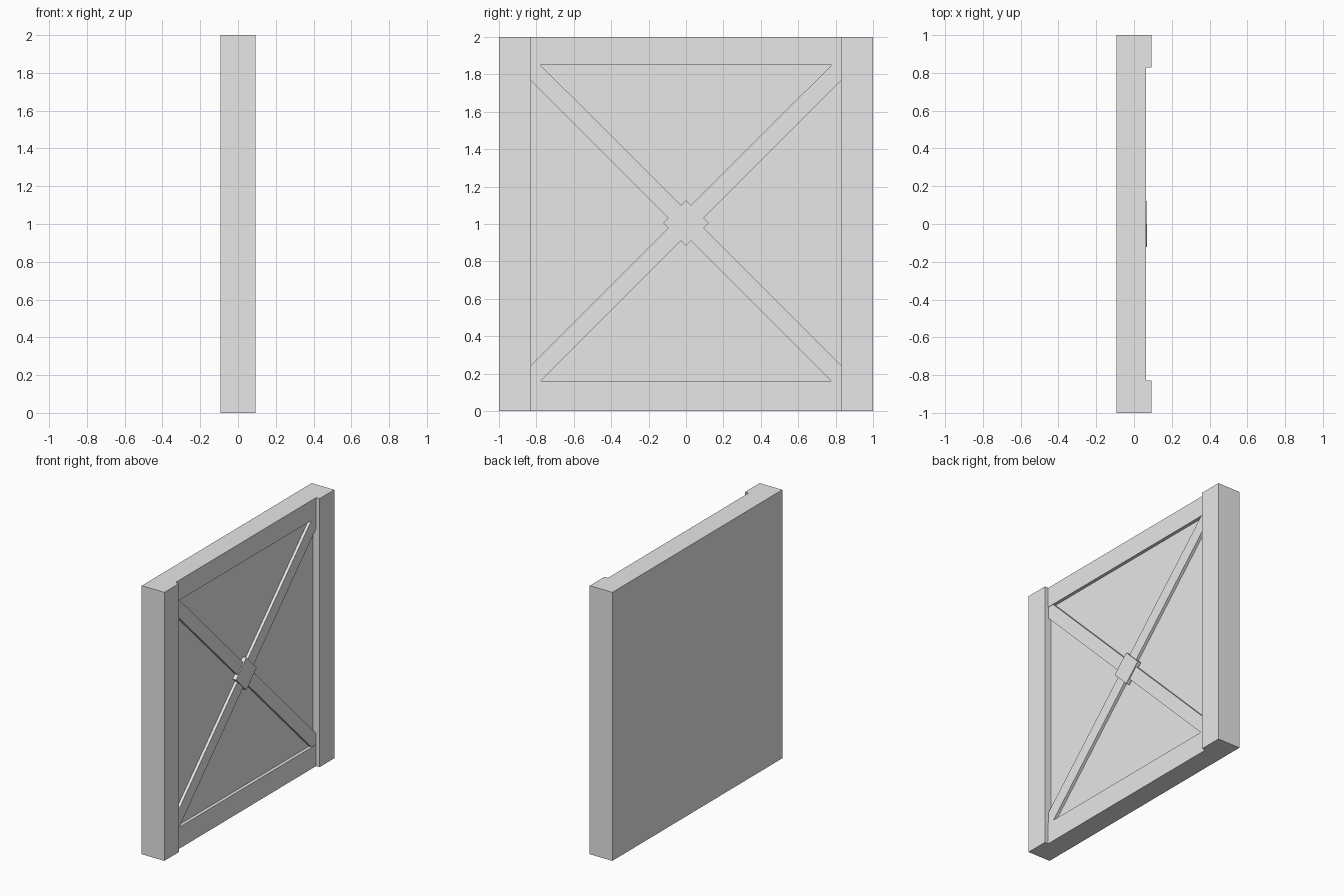
import bpy

cube = bpy.data.objects.get("Cube")
if cube:
    bpy.data.objects.remove(cube, do_unlink=True)

GREY = bpy.data.materials.new("light grey")
GREY.use_nodes = True
GREY.diffuse_color = (0.8, 0.8, 0.8, 1)
GREY.node_tree.nodes["Principled BSDF"].inputs["Base Color"].default_value = (0.8, 0.8, 0.8, 1)

BACK, PANEL, BRACE, RAIL, PLATE, STILE = -0.093, 0.04, 0.061, 0.064, 0.069, 0.093
MID = 1.005          # height of the panel centre
W, H = 0.828, 0.845  # half size of the framed opening


def prism(name, outline, x0, x1):
    """Extrude a y-z outline from x0 to x1."""
    n = len(outline)
    verts = [(x, y, z) for x in (x0, x1) for y, z in outline]
    faces = [tuple(reversed(range(n))), tuple(range(n, 2 * n))]
    faces += [(i, (i + 1) % n, n + (i + 1) % n, n + i) for i in range(n)]
    mesh = bpy.data.meshes.new(name)
    mesh.from_pydata(verts, [], faces)
    mesh.materials.append(GREY)
    obj = bpy.data.objects.new(name, mesh)
    bpy.context.collection.objects.link(obj)
    return obj


def slab(name, y0, y1, z0, z1, x1):
    return prism(name, [(y0, z0), (y1, z0), (y1, z1), (y0, z1)], BACK, x1)


# Frame and recessed panel
slab("back_stile", W, 1, 0, 2, STILE)
slab("front_stile", -1, -W, 0, 2, STILE)
slab("bottom_rail", -W, W, 0, MID - H, RAIL)
slab("top_rail", -W, W, MID + H, 2, RAIL)
slab("panel", -W, W, MID - H, MID + H, PANEL)

# Diagonal braces, trimmed to the opening corners
half = [(W, H - 0.086), (W, H), (W - 0.05, H)]
brace = half + [(-y, -z) for y, z in half]
prism("rising_brace", [(y, MID + z) for y, z in brace], PANEL, BRACE)
prism("falling_brace", [(-y, MID + z) for y, z in reversed(brace)], PANEL, BRACE)

# Diamond plate over the crossing
r = 0.121
prism("centre_plate", [(r, MID), (0, MID + r), (-r, MID), (0, MID - r)], PANEL, PLATE)
